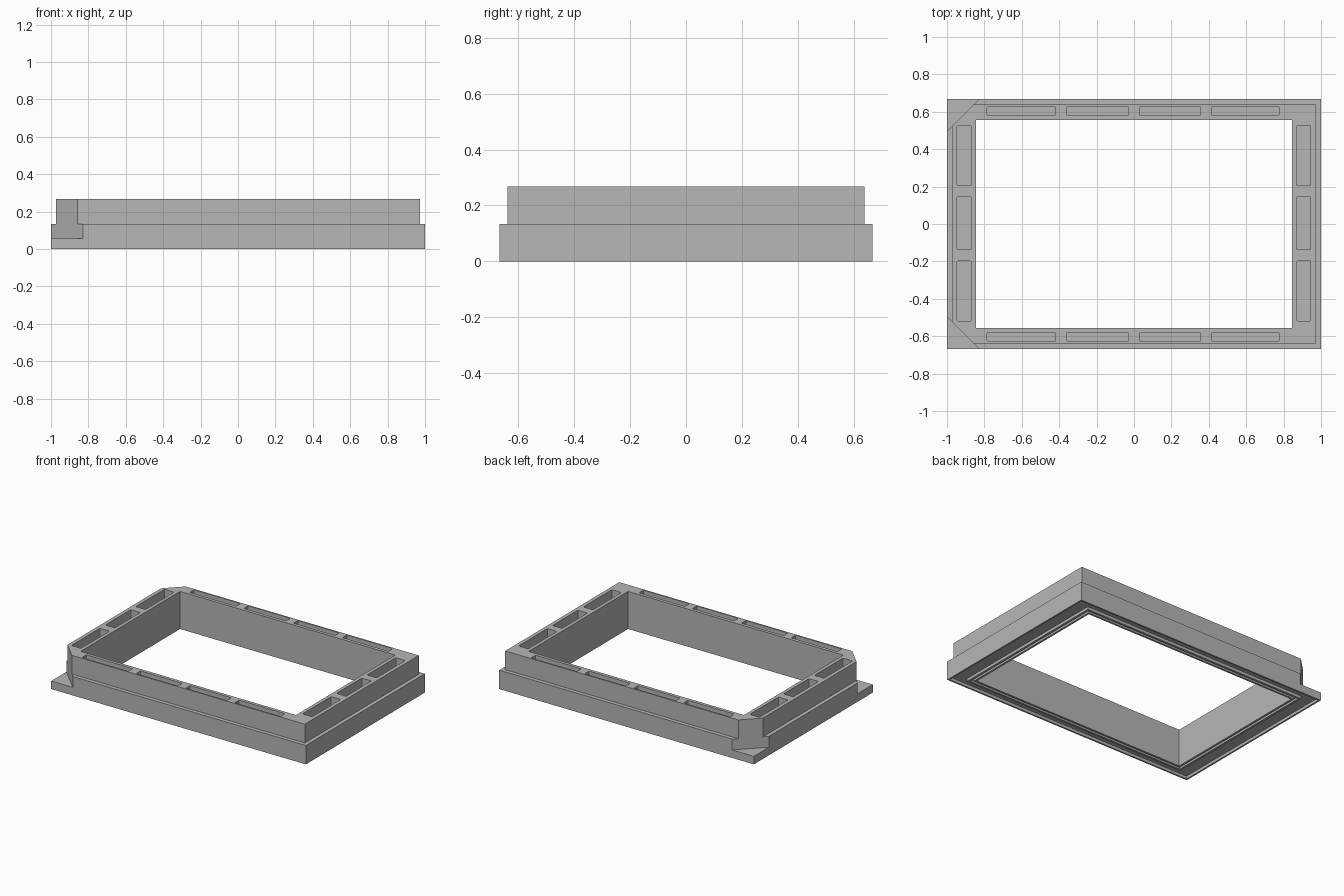
import bpy, bmesh, math
from mathutils import Matrix, Vector

if "Cube" in bpy.data.objects:
    bpy.data.objects.remove(bpy.data.objects["Cube"], do_unlink=True)

grey = bpy.data.materials.new("plain grey")
grey.use_nodes = True
grey.diffuse_color = (0.47, 0.47, 0.47, 1)
grey.node_tree.nodes["Principled BSDF"].inputs["Base Color"].default_value = grey.diffuse_color

OUT_X, OUT_Y = 1.0, 0.667      # outer half sizes
IN_X, IN_Y = 0.845, 0.557      # opening half sizes
HEIGHT, LEDGE = 0.267, 0.134


def make_object(name, bm):
    bmesh.ops.recalc_face_normals(bm, faces=bm.faces)
    mesh = bpy.data.meshes.new(name)
    bm.to_mesh(mesh)
    bm.free()
    mesh.materials.append(grey)
    obj = bpy.data.objects.new(name, mesh)
    bpy.context.collection.objects.link(obj)
    return obj


def box(bm, low, high, radius=0, turn=0):
    """Box between two corners, with optional rounded upright edges."""
    low, high = Vector(low), Vector(high)
    matrix = (Matrix.Translation((low + high) / 2) @ Matrix.Rotation(turn, 4, "Z")
              @ Matrix.Diagonal((*(high - low), 1)))
    verts = bmesh.ops.create_cube(bm, size=1, matrix=matrix)["verts"]
    if radius:
        upright = [e for e in {e for v in verts for e in v.link_edges}
                   if abs(e.verts[0].co.z - e.verts[1].co.z) > 0.01]
        bmesh.ops.bevel(bm, geom=upright, offset=radius, segments=2,
                        profile=0.5, affect="EDGES")


def cut(target, cutter):
    mod = target.modifiers.new("cut", "BOOLEAN")
    mod.operation, mod.solver, mod.object = "DIFFERENCE", "EXACT", cutter
    cutter.hide_render = True
    bpy.context.view_layer.objects.active = target
    bpy.ops.object.modifier_apply(modifier=mod.name)
    bpy.data.objects.remove(cutter, do_unlink=True)


# Frame: rectangular rings joined into a closed cross-section
def outer(inset, z):
    return OUT_X - inset, OUT_Y - inset, z


def inner(grow, z):
    return IN_X + grow, IN_Y + grow, z


rings = [
    inner(0, HEIGHT), outer(0.028, HEIGHT), outer(0.028, LEDGE), outer(0, LEDGE),
    outer(0, 0), outer(0.012, 0), outer(0.012, 0.02),          # underside rim
    inner(0.045, 0.02), inner(0.045, 0), inner(0.03, 0),       # underside ridge
    inner(0.03, 0.015), inner(0.014, 0.015), inner(0.014, 0),  # seal groove
    inner(0, 0),
]
bm = bmesh.new()
loops = [[bm.verts.new((sx * x, sy * y, z))
          for sx, sy in ((-1, -1), (1, -1), (1, 1), (-1, 1))] for x, y, z in rings]
for i, a in enumerate(loops):
    b = loops[(i + 1) % len(loops)]
    for k in range(4):
        n = (k + 1) % 4
        bm.faces.new((a[k], a[n], b[n], b[k]))
frame = make_object("frame", bm)

# Clipped corners on the right-hand end
bm = bmesh.new()
for side in (-1, 1):
    centre = Vector((-OUT_X - 0.0825, side * (OUT_Y + 0.0825), 0))
    half = Vector((0.3 / 2, 0.6 / 2, 0))
    # The inner face of each cutter passes through the diagonal
    normal = Vector((1, -side, 0)).normalized()
    on_face = Vector((-OUT_X + 0.085, side * (OUT_Y - 0.085), 0))
    centre = on_face - normal * half.x
    box(bm, centre - half + Vector((0, 0, 0.057)), centre + half + Vector((0, 0, 0.4)),
        turn=math.atan2(normal.y, normal.x))
cut(frame, make_object("corner_cutter", bm))

# Blind pockets along the top
bm = bmesh.new()
FLOOR = 0.08
for side in (-1, 1):
    for x0, x1 in ((-0.785, -0.42), (-0.36, -0.03), (0.03, 0.355), (0.415, 0.775)):
        y0, y1 = sorted((side * 0.58, side * 0.628))
        box(bm, (x0, y0, FLOOR), (x1, y1, 0.4), 0.006)
    for y0, y1 in ((-0.518, -0.198), (-0.137, 0.147), (0.205, 0.526)):
        x0, x1 = sorted((side * 0.87, side * 0.945))
        box(bm, (x0, y0, FLOOR), (x1, y1, 0.4), 0.006)
cut(frame, make_object("pocket_cutter", bm))
